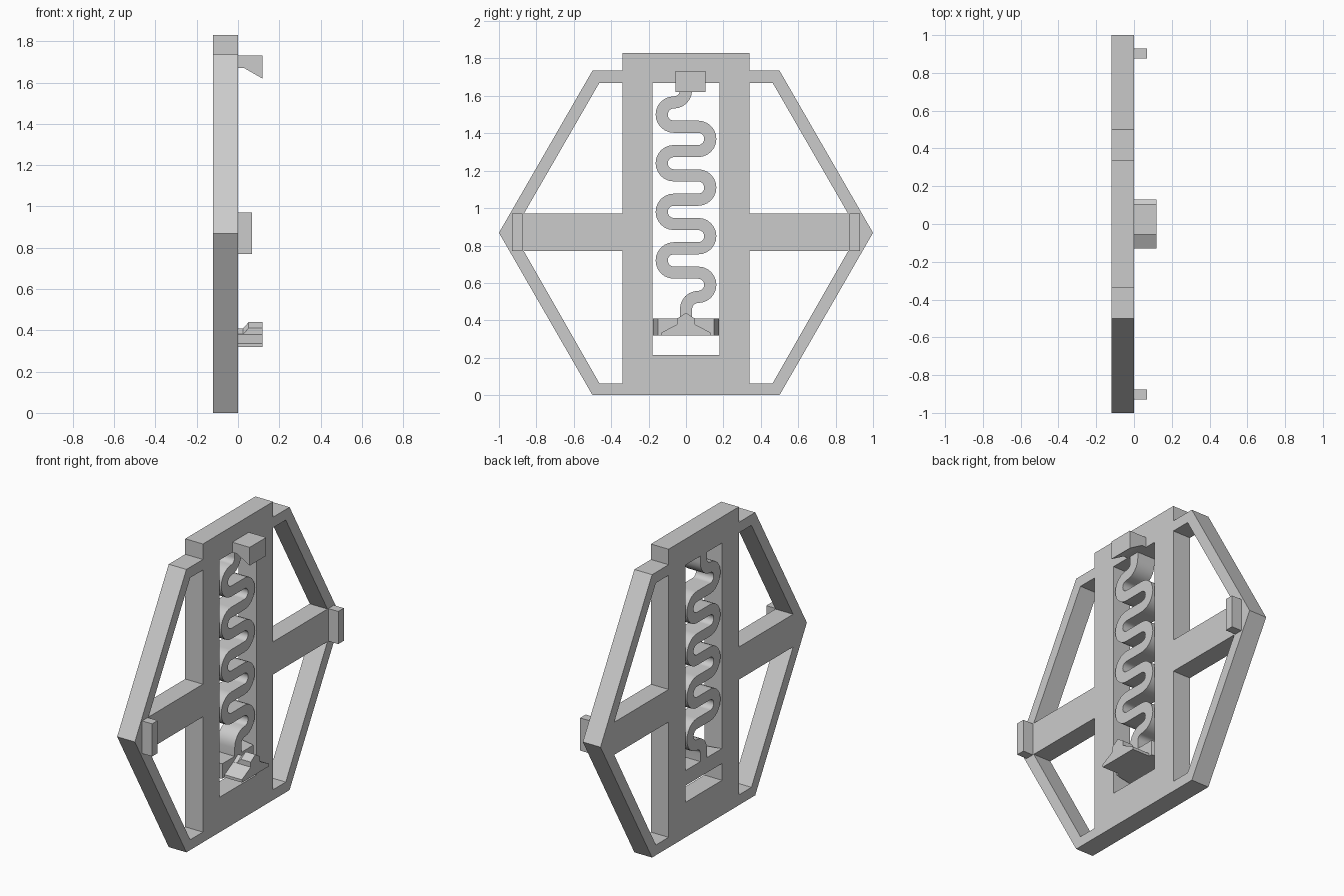
import bpy, bmesh, math
from mathutils import Vector

cube = bpy.data.objects.get("Cube")
if cube:
    bpy.data.objects.remove(cube, do_unlink=True)

grey = bpy.data.materials.new("light grey")
grey.use_nodes = True
GREY = (0.6, 0.6, 0.6, 1)
grey.diffuse_color = GREY
grey.node_tree.nodes["Principled BSDF"].inputs["Base Color"].default_value = GREY

BACK, FACE, TIP = -0.12, 0.0, 0.118


def finish(name, bm):
    bmesh.ops.remove_doubles(bm, verts=bm.verts, dist=0.0005)
    bmesh.ops.recalc_face_normals(bm, faces=bm.faces)
    mesh = bpy.data.meshes.new(name)
    bm.to_mesh(mesh)
    bm.free()
    mesh.materials.append(grey)
    obj = bpy.data.objects.new(name, mesh)
    bpy.context.collection.objects.link(obj)
    return obj


def loft(name, sections):
    """Join matching closed sections of 3D points and cap both ends."""
    bm = bmesh.new()
    rings = [[bm.verts.new(p) for p in s] for s in sections]
    for a, b in zip(rings, rings[1:]):
        for i in range(len(a)):
            j = (i + 1) % len(a)
            bm.faces.new((a[i], a[j], b[j], b[i]))
    bm.faces.new(rings[0])
    bm.faces.new(rings[-1])
    return finish(name, bm)


def box(name, x0, x1, y0, y1, z0, z1):
    return loft(name, [[(x, y0, z0), (x, y1, z0), (x, y1, z1), (x, y0, z1)]
                       for x in (x0, x1)])


def mirrored(half):
    """Complete a half outline across y = 0."""
    return half + [(-y, z) for y, z in reversed(half)]


# Pierced frame: one filled outline with five openings, extruded in depth
outline = mirrored([(0.5, 0), (1, 0.868), (0.5, 1.735), (0.34, 1.735), (0.34, 1.83)])
window = mirrored([(0.178, 0.215), (0.178, 1.67)])
upper = [(0.34, 0.97), (0.867, 0.97), (0.463, 1.67), (0.34, 1.67)]
lower = [(0.34, 0.77), (0.867, 0.77), (0.463, 0.063), (0.34, 0.063)]
loops = [outline, window] + [[(s * y, z) for y, z in h] for h in (upper, lower) for s in (1, -1)]
curve = bpy.data.curves.new("frame_outline", "CURVE")
curve.dimensions = "2D"
curve.fill_mode = "BOTH"
curve.extrude = (FACE - BACK) / 2
for pts in loops:
    spline = curve.splines.new("POLY")
    spline.points.add(len(pts) - 1)
    for p, (y, z) in zip(spline.points, pts):
        p.co = (y, z, 0, 1)
    spline.use_cyclic_u = True
temp = bpy.data.objects.new("frame_outline", curve)
bpy.context.collection.objects.link(temp)
flat = bpy.data.meshes.new_from_object(temp.evaluated_get(bpy.context.evaluated_depsgraph_get()))
bpy.data.objects.remove(temp, do_unlink=True)
bm = bmesh.new()
bm.from_mesh(flat)
for v in bm.verts:
    v.co = Vector((v.co.z + (BACK + FACE) / 2, v.co.x, v.co.y))
for f in bm.faces:
    f.smooth = False
    f.material_index = 0
finish("frame", bm)

# Serpentine spring: centre line of straight runs and half-circle bends
R, HALF, STEPS = 0.065, 0.0325, 12
path = []


def arc(cy, cz, start, end, steps):
    for i in range(steps + 1):
        a = math.radians(start + (end - start) * i / steps)
        path.append((Vector((cy + R * math.cos(a), cz + R * math.sin(a))),
                     Vector((math.cos(a), math.sin(a))) * (1 if end > start else -1)))


path.append((Vector((0, 1.68)), Vector((-1, 0))))
arc(-R, 1.63, 0, -90, 6)
for bend in range(8):
    z = 1.5 - bend * 2 * R
    if bend % 2 == 0:
        arc(-R, z, 90, 270, STEPS)
    else:
        arc(R, z, 90, -90, STEPS)
arc(R, 0.46, 90, 180, 6)
path.append((Vector((0, 0.4)), Vector((-1, 0))))
sections = []
for p, n in path:
    a, b = p + n * HALF, p - n * HALF
    sections.append([(BACK, *a), (FACE, *a), (FACE, *b), (BACK, *b)])
spring = loft("spring", sections)
bpy.ops.object.select_all(action="DESELECT")
spring.select_set(True)
bpy.context.view_layer.objects.active = spring
bpy.ops.object.shade_smooth_by_angle(angle=math.radians(35))

# Sliding carrier at the lower end of the spring, with tapered ends
loft("carrier", [[(BACK, -0.176, z), (BACK, 0.176, z), (FACE, 0.15, z), (FACE, -0.15, z)]
                 for z in (0.318, 0.41)])


# Lower hook: arrow-shaped catch whose roof rises away from the plate
def arrow(x, lift):
    half = [(0.13, 0.318), (0.13, 0.335), (0.045, 0.38), (0.045, 0.381 + lift), (0.001, 0.41 + lift)]
    return [(x, y, z) for y, z in mirrored(half)]


loft("lower_hook", [arrow(FACE, 0), arrow(0.025, 0), arrow(0.052, 0.03), arrow(TIP, 0.03)])

# Upper hook: wedge with a lip hanging down
hook = [(FACE, 1.67), (0.03, 1.67), (TIP, 1.62), (TIP, 1.732), (FACE, 1.732)]
loft("upper_hook", [[(x, y, z) for x, z in hook] for y in (-0.055, 0.105)])

# End stops on the cross bar
for side, y in (("right", -0.902), ("left", 0.902)):
    box("end_stop_" + side, FACE, 0.068, y - 0.027, y + 0.027, 0.77, 0.97)
